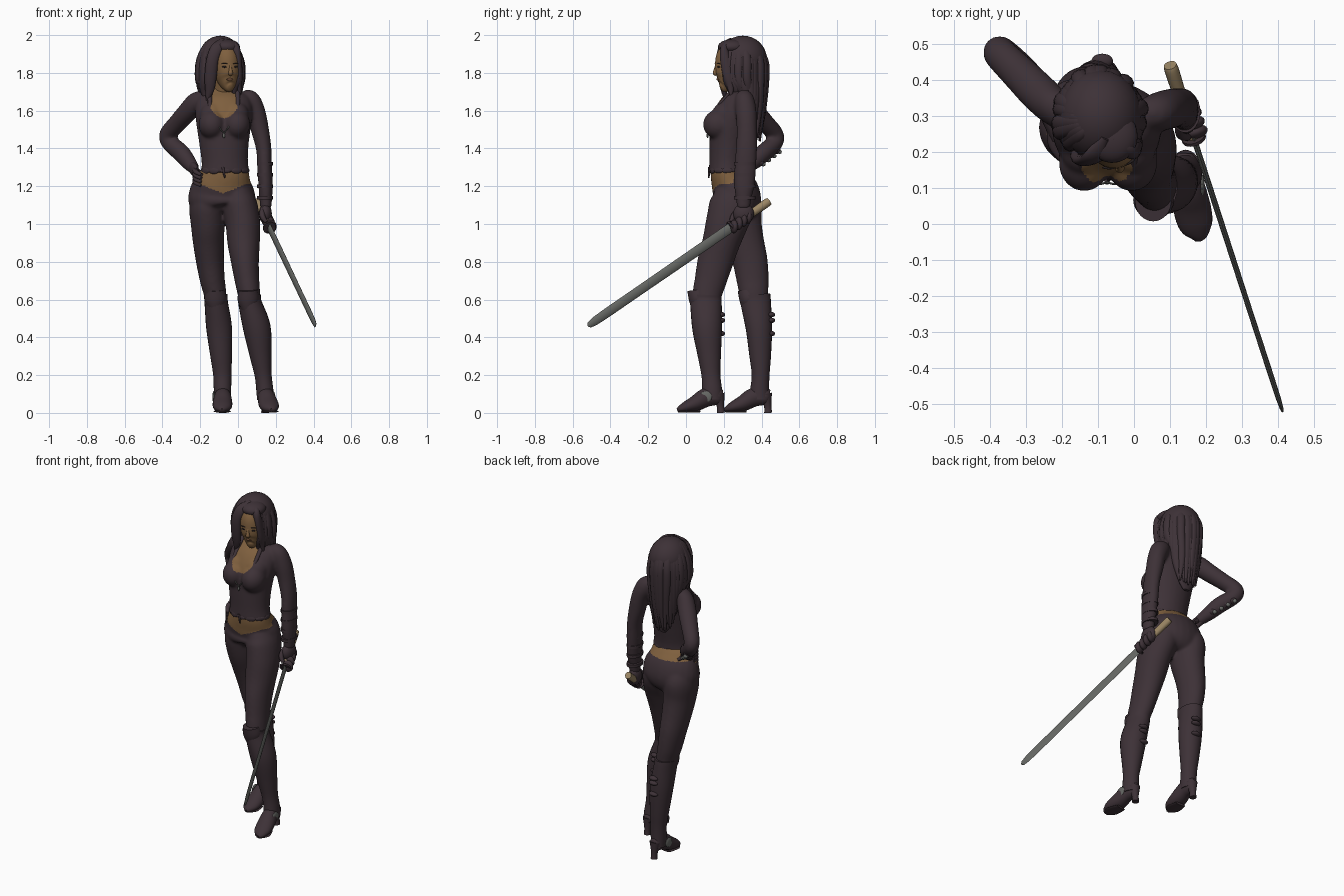
import bpy, bmesh, math, random
from mathutils import Vector
random.seed(4)


def mat(name, rgb):
    m = bpy.data.materials.new(name)
    m.diffuse_color = (*rgb, 1)
    return m


DARK = mat("dark_leather", (0.047, 0.031, 0.038))
SKIN = mat("skin", (0.21, 0.115, 0.048))
STEEL = mat("steel", (0.135, 0.14, 0.13))
TAN = mat("tan_wrap", (0.33, 0.24, 0.13))
LIPS = mat("lips", (0.16, 0.075, 0.04))
EYES = mat("eyes", (0.02, 0.014, 0.015))


def finish(name, bm, mats, rule=None):
    bmesh.ops.recalc_face_normals(bm, faces=bm.faces)
    for f in bm.faces:
        f.smooth = True
        if rule:
            f.material_index = rule(f.calc_center_median())
    me = bpy.data.meshes.new(name)
    bm.to_mesh(me)
    bm.free()
    for m in mats:
        me.materials.append(m)
    me.set_sharp_from_angle(angle=math.radians(50))
    ob = bpy.data.objects.new(name, me)
    bpy.context.collection.objects.link(ob)
    return ob


def loft(name, rings, *mats, side=(1, 0, 0), seg=24, sub=5):
    """Smooth tube through rings (x, y, z, half width, half depth)."""
    R = [Vector(r) for r in rings]
    pts = []
    for i in range(len(R) - 1):
        p0, p1, p2, p3 = R[max(i - 1, 0)], R[i], R[i + 1], R[min(i + 2, len(R) - 1)]
        for t in (k / sub for k in range(sub)):
            pts.append(0.5 * (2 * p1 + (p2 - p0) * t + (2 * p0 - 5 * p1 + 4 * p2 - p3) * t ** 2
                              + (3 * p1 - p0 - 3 * p2 + p3) * t ** 3))
    pts.append(R[-1])
    C = [Vector(p[:3]) for p in pts]
    bm, loops = bmesh.new(), []
    for i, p in enumerate(pts):
        t = (C[min(i + 1, len(C) - 1)] - C[max(i - 1, 0)]).normalized()
        s = Vector(side)
        s = (s - t * s.dot(t)).normalized()
        f = t.cross(s)
        loops.append([bm.verts.new(C[i] + s * p[3] * math.cos(a) + f * p[4] * math.sin(a))
                      for a in (math.tau * j / seg for j in range(seg))])
    for a, b in zip(loops, loops[1:]):
        for j in range(seg):
            bm.faces.new((a[j], a[j - 1], b[j - 1], b[j]))
    bm.faces.new(loops[0])
    bm.faces.new(loops[-1])
    return finish(name, bm, mats or (DARK,))


def ball(name, loc, scale, m=DARK, yaw=0):
    bm = bmesh.new()
    bmesh.ops.create_uvsphere(bm, u_segments=24, v_segments=16, radius=1)
    c, s = math.cos(yaw), math.sin(yaw)
    for v in bm.verts:
        x, y, z = v.co.x * scale[0], v.co.y * scale[1], v.co.z * scale[2]
        v.co = Vector((x * c - y * s, x * s + y * c, z)) + Vector(loc)
    return finish(name, bm, (m,))


def fuse(name, parts, rule, smooth):
    """Melt overlapping parts into one skin and colour it by rule."""
    bm = bmesh.new()
    for o in parts:
        bm.from_mesh(o.data)
        bpy.data.objects.remove(o)
    base = finish("base", bm, (DARK,))
    m = base.modifiers.new("melt", 'REMESH')
    m.mode, m.voxel_size = 'VOXEL', .0075
    m = base.modifiers.new("soften", 'SMOOTH')
    m.factor, m.iterations = .5, smooth
    bm = bmesh.new()
    bm.from_mesh(base.evaluated_get(bpy.context.evaluated_depsgraph_get()).to_mesh())
    bpy.data.objects.remove(base)
    return finish(name, bm, (DARK, SKIN), rule)


# hips and trousers, bare midriff above a V-shaped waistband
def waist_rule(c):
    return int(c.z > (min(1.162 + .4 * abs(c.x + .08), 1.215) if c.y < .25 else 1.24))


parts = [loft("part", r) for r in (
    [(-.075, .255, 1.05, .08, .07), (-.082, .265, 1.08, .15, .115), (-.085, .268, 1.12, .178, .13),
     (-.083, .262, 1.17, .174, .125), (-.078, .24, 1.22, .156, .11), (-.07, .222, 1.27, .13, .093),
     (-.07, .22, 1.34, .115, .085)],
    [(-.14, .275, 1.17, .08, .10), (-.163, .28, 1.10, .094, .122), (-.16, .29, 1.0, .09, .112),
     (-.156, .315, .9, .082, .10), (-.148, .34, .8, .074, .093), (-.135, .353, .7, .066, .085),
     (-.12, .36, .62, .059, .075), (-.115, .37, .5, .05, .06)],
    [(-.01, .25, 1.17, .08, .10), (.008, .245, 1.10, .094, .122), (.026, .215, 1.0, .092, .112),
     (.03, .185, .9, .086, .10), (.037, .155, .8, .074, .095), (.048, .13, .7, .065, .085),
     (.06, .112, .62, .059, .077), (.08, .11, .5, .05, .06)])]
fuse("trousers", parts, waist_rule, 12)


# jacket with open neckline and sleeves: left arm hangs, right arm bends to the hip
def neck_rule(c):
    return int(c.y < .28 and c.z > 1.56 and abs(c.x + .075) < .07 * min(1, math.sqrt((c.z - 1.56) / .05)))


parts = [loft("torso", [(-.068, .218, 1.27, .13, .098), (-.07, .22, 1.33, .123, .097), (-.074, .228, 1.43, .132, .104),
                        (-.075, .24, 1.53, .146, .11), (-.076, .265, 1.61, .152, .099), (-.078, .29, 1.665, .14, .074),
                        (-.078, .30, 1.70, .10, .058), (-.077, .30, 1.725, .06, .05)]),
         loft("arm", [(.02, .305, 1.675, .035, .04), (.06, .31, 1.655, .056, .052), (.095, .318, 1.59, .051, .056),
                      (.116, .322, 1.5, .048, .054), (.136, .32, 1.4, .041, .056), (.141, .314, 1.3, .039, .058),
                      (.146, .308, 1.2, .038, .054), (.147, .305, 1.12, .033, .039), (.148, .305, 1.08, .03, .036)]),
         loft("arm", [(-.17, .305, 1.675, .04, .035), (-.215, .32, 1.65, .056, .05), (-.265, .365, 1.595, .053, .054),
                      (-.32, .42, 1.535, .048, .05), (-.37, .47, 1.475, .047, .046), (-.36, .468, 1.43, .046, .045),
                      (-.30, .41, 1.375, .048, .046), (-.26, .355, 1.325, .041, .039), (-.23, .30, 1.29, .03, .03)],
              side=(.7, -.7, .2))]
for x in (-.138, -.006):
    parts += [ball("bust", (x, .17, 1.527), (.071, .08, .078)), ball("bust", (x, .205, 1.575), (.065, .07, .07))]
fuse("jacket", parts, neck_rule, 14)
for k in (-1, 1):
    loft("lapel", [(-.075 + k * .07, .265, 1.735, .012, .008), (-.075 + k * .074, .20, 1.66, .012, .009),
                   (-.075 + k * .068, .15, 1.60, .009, .009), (-.075 + k * .03, .132, 1.563, .006, .008)], seg=10)
    loft("necklace", [(-.075 + k * .055, .15, 1.60, .003, .003), (-.075 + k * .035, .112, 1.53, .003, .003),
                      (-.075, .115, 1.48, .003, .003)], STEEL, seg=6)
ball("pendant", (-.075, .114, 1.468), (.007, .005, .014), STEEL)
loft("waist_tie", [(-.08, .125, 1.30, .008, .008), (-.07, .12, 1.245, .004, .004)], seg=8)
for i in range(12):  # ragged hem
    a = i * math.tau / 12
    ball("hem_tatter", (-.068 + .12 * math.cos(a), .218 + .09 * math.sin(a), 1.283),
         (.03, .008, random.uniform(.012, .02)), yaw=math.atan2(.09 * math.cos(a), -.12 * math.sin(a)))

# tall boots
loft("right_boot", [(-.118, .366, .625, .062, .08), (-.115, .37, .58, .062, .08), (-.1, .386, .45, .068, .07),
                    (-.089, .393, .3, .057, .057), (-.083, .395, .2, .048, .047), (-.082, .39, .12, .046, .05),
                    (-.081, .39, .07, .044, .055)])
loft("left_boot", [(.06, .106, .625, .061, .082), (.064, .106, .58, .062, .083), (.1, .112, .45, .073, .079),
                   (.12, .124, .3, .057, .061), (.133, .132, .2, .045, .05), (.142, .138, .12, .045, .053),
                   (.145, .138, .07, .044, .056)])
for n, x, y, d in (("right", -.08, .25, -.004), ("left", .143, 0, .034)):
    loft(n + "_foot", [(x, y + .195, .09, .022, .03), (x, y + .17, .09, .036, .046), (x + d * .2, y + .11, .083, .045, .05),
                       (x + d * .5, y + .05, .05, .052, .042), (x + d * .8, y, .031, .048, .03),
                       (x + d, y - .03, .02, .03, .019), (x + d, y - .046, .014, .01, .009)])
    loft(n + "_sole", [(x + d * .4, y + .07, .008, .035, .007), (x + d * .8, y, .008, .046, .007),
                       (x + d, y - .04, .008, .016, .006)])
    loft(n + "_heel", [(x, y + .185, 0, .02, .021), (x, y + .182, .04, .02, .02), (x, y + .17, .1, .036, .036)], seg=16)
for n, x, y, b in (("right", -.118, .335, .452), ("left", .055, .068, .187)):
    loft(n + "_knee_guard", [(x, y + .01, .55, .04, .045), (x, y, .60, .057, .052), (x - .002, y - .006, .65, .05, .055)])
    for z in (.52, .49, .42):
        ball(n + "_boot_strap", (x + .03, b, z), (.03, .02, .014))
ball("left_ankle_buckle", (.188, .105, .085), (.008, .032, .03), STEEL)
ball("right_ankle_buckle", (-.128, .355, .085), (.008, .032, .03), STEEL)

# glove straps and studs
for i in range(4):
    z, t = 1.32 - i * .06, i / 3
    loft("left_glove_strap", [(.142, .311, z + .009, .042, .058), (.142, .311, z - .009, .042, .058)], sub=1)
    p = Vector((-.345 + .08 * t, .475 - .085 * t, 1.39 - .065 * t))
    ball("right_glove_strap", p, (.024, .026, .02))
    ball("right_glove_stud", p + Vector((0, .02, -.008)), (.014, .012, .012), STEEL)

# left fist on the sword line
H, T = Vector((.10, .44, 1.12)), Vector((.412, -.52, .46))
ball("left_palm", (.145, .305, 1.055), (.034, .055, .055))
for i in range(4):
    ball("left_finger", H.lerp(T, .115 + i * .026) + Vector((.012, 0, -.006)), (.033, .019, .036), yaw=.3)
loft("left_thumb", [(.13, .28, 1.08, .014, .014), (.13, .25, 1.04, .015, .015), (.15, .24, 1.01, .01, .01)], seg=10)

# right hand resting on the hip
loft("right_palm", [(-.245, .325, 1.305, .026, .03), (-.23, .285, 1.285, .022, .038), (-.218, .245, 1.265, .016, .036)])
for z in (1.29, 1.271, 1.252, 1.233):
    loft("right_finger", [(-.228, .26, z, .014, .012), (-.222, .215, z - .015, .014, .012),
                          (-.192, .17, z - .03, .009, .008)], seg=10)
loft("right_thumb", [(-.235, .31, 1.30, .013, .013), (-.20, .315, 1.27, .013, .013), (-.175, .33, 1.25, .009, .009)], seg=10)


# sword
def sword(name, ts, m, **kw):
    loft(name, [(*H.lerp(T, t), a, b) for t, a, b in ts], m, side=(.95, .31, 0), **kw)


sword("sword_handle", [(0, .018, .02), (.02, .02, .023), (.1, .018, .021), (.205, .018, .021)], TAN, seg=16)
sword("sword_guard", [(.205, .034, .036), (.213, .034, .036)], DARK, sub=1)
sword("sword_blade", [(.2, .008, .026), (.4, .008, .026), (.7, .0075, .025), (.96, .007, .023), (1, .001, .002)],
      STEEL, seg=8, sub=3)

# neck and face, turned slightly to +x
loft("neck", [(-.08, .30, 1.65, .064, .058), (-.076, .285, 1.70, .052, .052), (-.066, .262, 1.77, .048, .052)], SKIN)
S, F = Vector((.97, .25, 0)), Vector((.25, -.97, 0))
loft("face", [(-.04, .185, 1.722, .014, .018), (-.046, .20, 1.732, .034, .042), (-.053, .222, 1.768, .058, .069),
              (-.06, .235, 1.83, .071, .083), (-.066, .246, 1.89, .068, .081), (-.078, .28, 1.93, .04, .05)],
     SKIN, side=S, seg=36)
at = lambda s, f, z: Vector((-.06, .235, z)) + S * s + F * f
loft("nose", [(*at(0, .077, 1.84), .006, .005), (*at(0, .082, 1.815), .009, .009), (*at(0, .084, 1.798), .013, .011),
              (*at(0, .076, 1.789), .009, .006)], SKIN, side=S, seg=14)
ball("lips", at(0, .066, 1.766), (.018, .009, .007), LIPS, yaw=.25)
for k in (-1, 1):
    ball("eye", at(k * .03, .073, 1.832), (.013, .005, .005), EYES, yaw=.25 + k * .3)
    ball("eyebrow", at(k * .031, .074, 1.849), (.017, .004, .0025), EYES, yaw=.25 + k * .3)

# hair: cap, hairline, back fall and layered locks
ball("hair_cap", (-.093, .301, 1.874), (.115, .127, .123))
ball("hairline", (-.062, .245, 1.938), (.072, .076, .04), yaw=.25)
loft("hair_fall", [(-.092, .33, 1.88, .105, .085), (-.092, .335, 1.78, .11, .082), (-.09, .345, 1.68, .105, .062),
                   (-.09, .355, 1.57, .09, .04), (-.09, .36, 1.46, .05, .02), (-.09, .36, 1.42, .02, .01)])
for i in range(27):
    a = math.radians(-125 + 250 * i / 26)
    s, c = math.sin(a), math.cos(a)
    back, j = max(0, c), random.uniform(-.008, .008)
    end = 1.66 - .22 * back + random.uniform(-.03, .03)
    x, y = -.095, .293
    loft("hair_lock", [(x + .02 * s, y + .02 * c, 1.982, .008, .006), (x + .07 * s, y + .078 * c, 1.955, .02, .012),
                       (x + (.107 + j) * s, y + (.122 + j) * c, 1.87, .024, .015),
                       (x + (.112 + j) * s, y + (.126 + j) * c, 1.77, .024, .017),
                       (x + (.102 - j) * s, y + .018 * (1 - back) + (.112 + j) * c, (1.77 + end) / 2, .022, .015),
                       (x + (.09 + 2 * j) * s, y + .09 * c + .01, end, .005, .004)],
         side=(c, -s, 0), seg=10, sub=4)
loft("right_bang", [(-.08, .24, 1.975, .012, .012), (-.11, .19, 1.94, .03, .014), (-.135, .178, 1.87, .032, .018),
                    (-.145, .188, 1.78, .032, .02), (-.15, .20, 1.71, .024, .016), (-.165, .21, 1.65, .005, .005)], seg=14)
loft("left_bang", [(-.06, .24, 1.965, .014, .014), (-.02, .205, 1.94, .024, .018), (0, .205, 1.885, .018, .026),
                   (.008, .222, 1.79, .016, .028), (.006, .235, 1.73, .014, .02), (.012, .24, 1.67, .004, .004)], seg=14)
